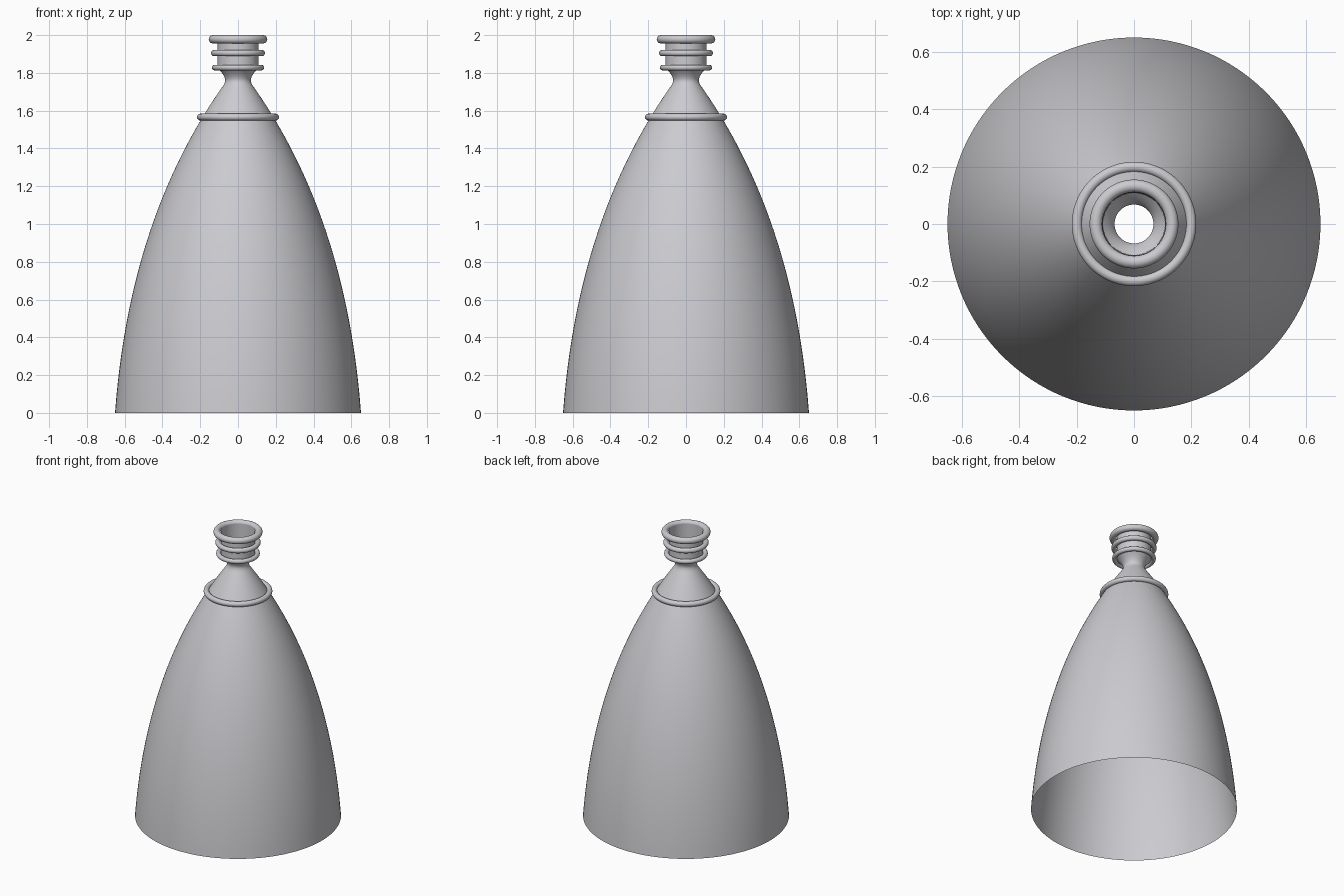
import bpy
import math
from mathutils import Vector
from mathutils.geometry import interpolate_bezier

cube = bpy.data.objects.get("Cube")
if cube:
    bpy.data.objects.remove(cube, do_unlink=True)

SEGMENTS = 128

metal = bpy.data.materials.new("light_grey_metal")
metal.use_nodes = True
colour = (0.6, 0.6, 0.63, 1)
metal.diffuse_color = colour
metal.node_tree.nodes["Principled BSDF"].inputs["Base Color"].default_value = colour


def quadratic(start, control, end, count):
    """Points on a curve through start and end, pulled toward control."""
    a, c, b = (Vector((r, 0, z)) for r, z in (start, control, end))
    points = interpolate_bezier(a, a.lerp(c, 2 / 3), b.lerp(c, 2 / 3), b, count)
    return [(p.x, p.z) for p in points]


def lathe(name, profile):
    """Open shell of revolution from (radius, height) points."""
    verts, faces = [], []
    for r, z in profile:
        for i in range(SEGMENTS):
            a = math.tau * i / SEGMENTS
            verts.append((r * math.cos(a), r * math.sin(a), z))
    for k in range(len(profile) - 1):
        for i in range(SEGMENTS):
            j = (i + 1) % SEGMENTS
            low, high = k * SEGMENTS, (k + 1) * SEGMENTS
            faces.append((low + i, low + j, high + j, high + i))
    mesh = bpy.data.meshes.new(name)
    mesh.from_pydata(verts, [], faces)
    obj = bpy.data.objects.new(name, mesh)
    bpy.context.collection.objects.link(obj)
    mesh.materials.append(metal)
    mesh.shade_smooth()
    return obj


def ring(name, outer, thickness, z):
    """Round band with the given outer radius."""
    bpy.ops.mesh.primitive_torus_add(
        major_segments=SEGMENTS, minor_segments=20,
        major_radius=outer - thickness, minor_radius=thickness,
        location=(0, 0, z))
    obj = bpy.context.object
    obj.name = name
    obj.data.materials.append(metal)
    obj.data.shade_smooth()


# Bell, from the open rim up to the throat
lathe("nozzle_bell", quadratic((0.651, 0), (0.575, 1.03), (0.08, 1.73), 40))

# Narrow throat, curving out to the chamber
throat = quadratic((0.08, 1.73), (0.066, 1.75), (0.068, 1.765), 8)
throat += quadratic((0.068, 1.765), (0.072, 1.79), (0.108, 1.825), 10)[1:]
lathe("throat", throat)

# Open chamber wall
lathe("chamber", [(0.108, 1.825), (0.108, 1.985)])

# Bands
ring("bell_ring", 0.217, 0.018, 1.566)
ring("lower_chamber_ring", 0.138, 0.015, 1.828)
ring("middle_chamber_ring", 0.143, 0.0165, 1.905)
ring("top_flange", 0.155, 0.022, 1.978)
